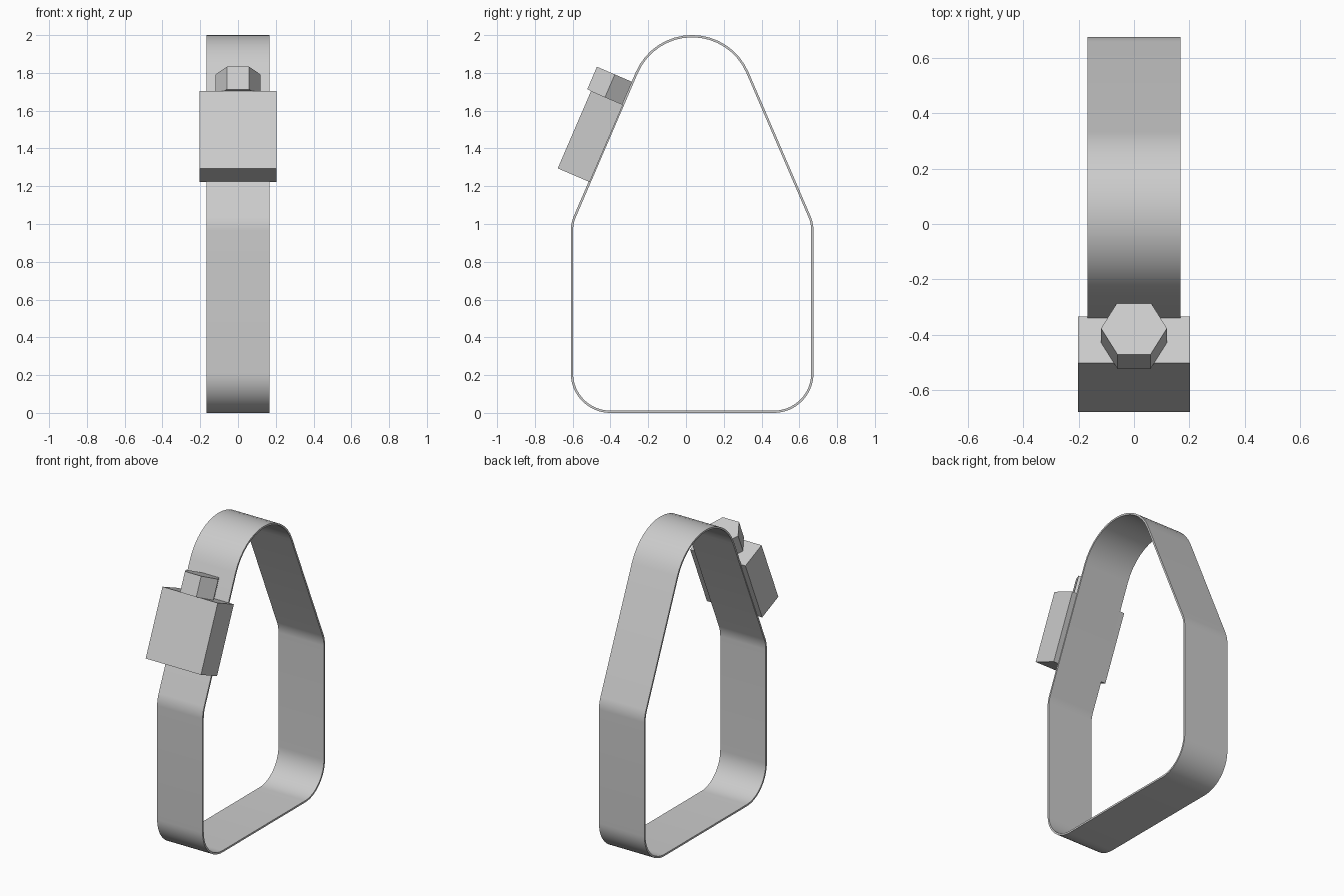
import bpy, bmesh, math
from mathutils import Vector, Matrix

cube = bpy.data.objects.get("Cube")
if cube:
    bpy.data.objects.remove(cube, do_unlink=True)

GREY = (0.6, 0.6, 0.6, 1)
metal = bpy.data.materials.new("grey metal")
metal.use_nodes = True
metal.diffuse_color = GREY
metal.node_tree.nodes["Principled BSDF"].inputs["Base Color"].default_value = GREY

MID_Y, HALF, SHOULDER, APEX = 0.0325, 0.6425, 1.005, 2.497
BAND_HALF_WIDTH, THICK = 0.167, 0.012
TILT = math.atan2(HALF, APEX - SHOULDER)


def make_object(name, bm):
    bmesh.ops.recalc_face_normals(bm, faces=bm.faces)
    mesh = bpy.data.meshes.new(name)
    bm.to_mesh(mesh)
    bm.free()
    mesh.materials.append(metal)
    obj = bpy.data.objects.new(name, mesh)
    bpy.context.collection.objects.link(obj)
    return obj


def rounded_outline(corners, steps=16):
    """Return (point, outward normal) pairs round a filleted polygon."""
    out = []
    for i, (y, z, radius) in enumerate(corners):
        p = Vector((y, z))
        before = Vector(corners[i - 1][:2])
        after = Vector(corners[(i + 1) % len(corners)][:2])
        d1, d2 = (p - before).normalized(), (after - p).normalized()
        n1, n2 = Vector((d1.y, -d1.x)), Vector((d2.y, -d2.x))
        centre = p - (n1 + n2) * radius / (1 + n1.dot(n2))
        start, sweep = math.atan2(n1.y, n1.x), n1.angle(n2)
        for k in range(steps + 1):
            a = start + sweep * k / steps
            n = Vector((math.cos(a), math.sin(a)))
            out.append((centre + n * radius, n))
    return out


# Strap loop: tapered outline with rounded corners, given a thin wall
outline = rounded_outline([
    (HALF, 0, 0.21), (HALF, SHOULDER, 0.2), (0, APEX, 0.325),
    (-HALF, SHOULDER, 0.2), (-HALF, 0, 0.21)])
bm = bmesh.new()
rings = []
for p, n in outline:
    inner = p - n * THICK
    rings.append([bm.verts.new((x, q.x + MID_Y, q.y)) for x, q in (
        (-BAND_HALF_WIDTH, p), (BAND_HALF_WIDTH, p),
        (BAND_HALF_WIDTH, inner), (-BAND_HALF_WIDTH, inner))])
for i, ring in enumerate(rings):
    last = rings[i - 1]
    for k in range(4):
        j = (k + 1) % 4
        bm.faces.new((last[k], last[j], ring[j], ring[k]))
band = make_object("strap_loop", bm)
bpy.context.view_layer.objects.active = band
band.select_set(True)
bpy.ops.object.shade_smooth_by_angle(angle=math.radians(30))
band.select_set(False)

# Frame lying on the sloping front of the strap: y inwards, z up the slope
slope = Matrix.Translation((0, -0.51, 1.222)) @ Matrix.Rotation(-TILT, 4, 'X')

# Clamp housing
DEPTH, HEIGHT, WIDTH = 0.184, 0.446, 0.406
bm = bmesh.new()
bmesh.ops.create_cube(bm, size=1, matrix=slope
                      @ Matrix.Translation((0, -DEPTH / 2, HEIGHT / 2))
                      @ Matrix.Diagonal((WIDTH, DEPTH, HEIGHT, 1)))
make_object("clamp_housing", bm)

# Hexagonal screw head standing on the housing
FLAT, HEAD = 0.103, 0.13
radius = FLAT / math.cos(math.pi / 6)
bm = bmesh.new()
bmesh.ops.create_cone(bm, cap_ends=True, segments=6, radius1=radius,
                      radius2=radius, depth=HEAD, matrix=slope
                      @ Matrix.Translation((0, -FLAT, HEIGHT + HEAD / 2))
                      @ Matrix.Rotation(math.pi / 6, 4, 'Z'))
make_object("hex_screw_head", bm)
